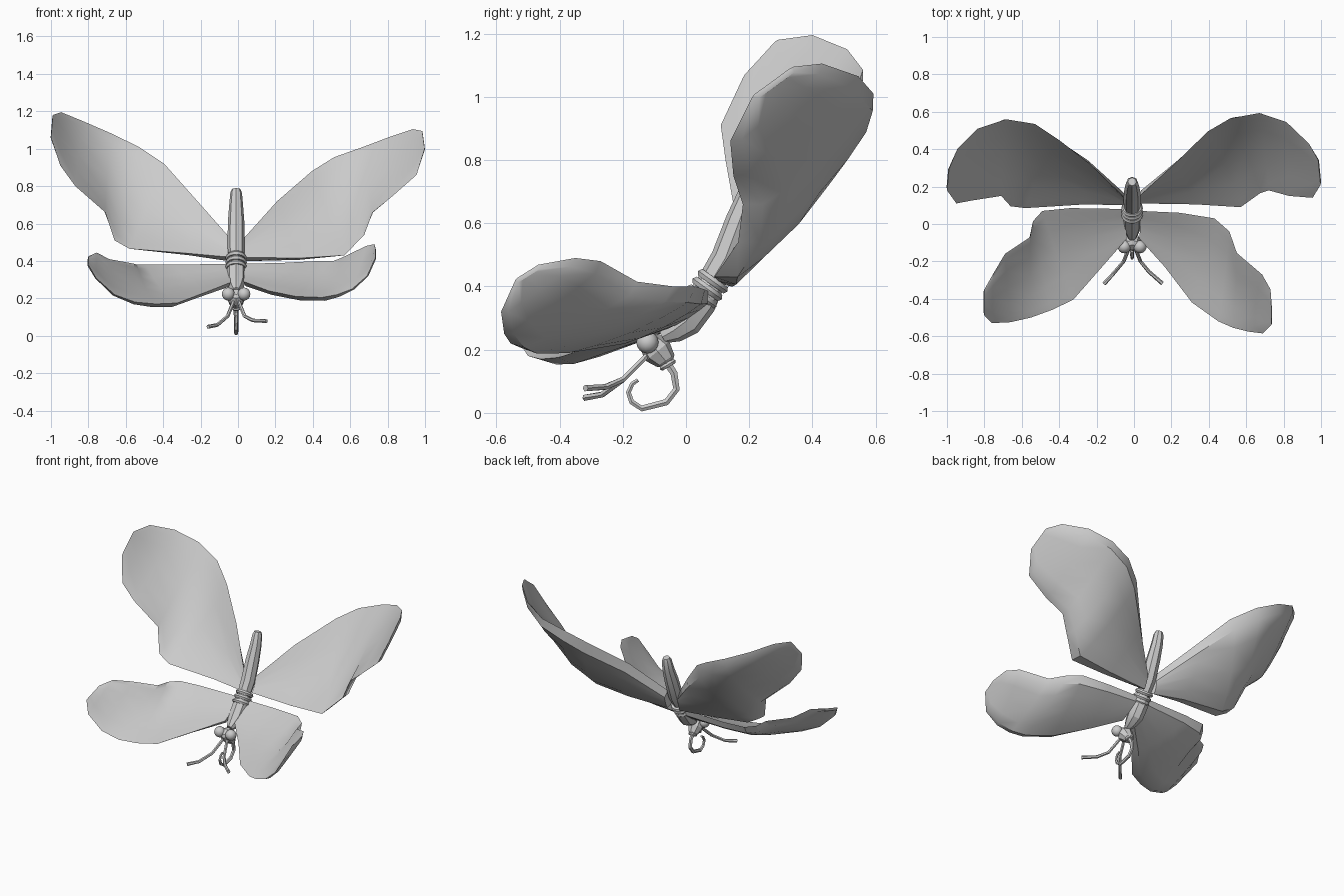
import bpy, bmesh, math
from mathutils import Vector

if "Cube" in bpy.data.objects:
    bpy.data.objects.remove(bpy.data.objects["Cube"])

CX = -0.01  # body centre line


def finish(name, bm, angle=30):
    bmesh.ops.recalc_face_normals(bm, faces=bm.faces)
    me = bpy.data.meshes.new(name)
    bm.to_mesh(me)
    bm.free()
    ob = bpy.data.objects.new(name, me)
    bpy.context.collection.objects.link(ob)
    bpy.ops.object.select_all(action='DESELECT')
    ob.select_set(True)
    bpy.context.view_layer.objects.active = ob
    bpy.ops.object.shade_smooth_by_angle(angle=math.radians(angle))
    return ob


def skin(name, rings, angle=30):
    """Skin a row of closed rings and cap both ends."""
    bm = bmesh.new()
    rows = [[bm.verts.new(p) for p in r] for r in rings]
    n = len(rows[0])
    for a, b in zip(rows, rows[1:]):
        for i in range(n):
            j = (i + 1) % n
            bm.faces.new((a[i], a[j], b[j], b[i]))
    bm.faces.new(rows[0])
    bm.faces.new(rows[-1])
    return finish(name, bm, angle)


def tube(name, path, radii, sides=8, angle=20):
    """Tapered tube along a path of points."""
    pts = [Vector(p) for p in path]
    rings = []
    for i, p in enumerate(pts):
        t = (pts[min(i + 1, len(pts) - 1)] - pts[max(i - 1, 0)]).normalized()
        side = (Vector((1, 0, 0)) - t * t.x).normalized()
        up = t.cross(side)
        rings.append([p + radii[i] * (side * math.cos(a) + up * math.sin(a))
                      for a in (2 * math.pi * k / sides for k in range(sides))])
    return skin(name, rings, angle)


def ring_band(name, centre, axis, R, r):
    """Small torus band around the body."""
    bpy.ops.mesh.primitive_torus_add(major_radius=R, minor_radius=r, major_segments=14,
                                     minor_segments=6, location=centre,
                                     rotation=Vector(axis).to_track_quat('Z', 'Y').to_euler())
    bpy.context.object.name = name
    bpy.ops.object.shade_smooth_by_angle(angle=math.radians(50))


def wing(name, lead, trail, back_dir, cup, thick):
    """Cupped wing spanned between two paired edges, with a bevelled thicker back."""
    d = Vector(back_dir).normalized()
    us = [0.08, 0.25, 0.5, 0.75, 0.92]
    fade = [1, 1, 1, .9, .7, .4, .15, .05]
    rings = []
    for a, b, f in zip(lead, trail, fade):
        a, b = Vector(a), Vector(b)
        chord = (b - a).length

        def at(u, off):
            return a.lerp(b, u) + d * (4 * u * (1 - u) * cup * chord * f + off)
        back = thick * (.35 + .65 * f)
        rings.append([at(0, 0)] + [at(u, back) for u in us] + [at(1, 0)]
                     + [at(u, -.003) for u in reversed(us)])
    return skin(name, rings, 35)


# Wings: the pose is not symmetric, so each side has its own edges
wing("upper_wing_right",
     [(.03, .15, .52), (.21, .315, .72), (.395, .495, .88), (.515, .565, .955),
      (.67, .593, 1.01), (.815, .545, 1.065), (.935, .43, 1.105), (.985, .34, 1.095)],
     [(.03, .11, .42), (.33, .105, .415), (.57, .09, .43), (.675, .165, .54),
      (.72, .18, .66), (.83, .15, .75), (.955, .14, .86), (.998, .21, 1.0)],
     (.16, .73, -.66), .072, .042)
wing("upper_wing_left",
     [(-.04, .13, .52), (-.235, .32, .74), (-.395, .445, .92), (-.53, .535, 1.01),
      (-.685, .56, 1.085), (-.835, .51, 1.15), (-.945, .40, 1.195), (-.99, .29, 1.18)],
     [(-.04, .10, .42), (-.26, .105, .44), (-.58, .085, .465), (-.66, .095, .51),
      (-.71, .15, .66), (-.87, .125, .80), (-.95, .11, .91), (-1, .18, 1.06)],
     (-.16, .73, -.66), .072, .042)
wing("lower_wing_right",
     [(.03, .07, .385), (.245, .06, .39), (.43, .03, .40), (.51, -.04, .40),
      (.55, -.155, .415), (.685, -.27, .48), (.73, -.35, .49), (.735, -.46, .47)],
     [(.03, -.08, .29), (.165, -.23, .24), (.31, -.42, .21), (.45, -.52, .205),
      (.53, -.555, .22), (.61, -.575, .25), (.69, -.585, .32), (.735, -.54, .42)],
     (.28, .3, -.9), .05, .032)
wing("lower_wing_left",
     [(-.04, .08, .385), (-.34, .085, .38), (-.49, .07, .38), (-.54, .015, .38),
      (-.555, -.07, .385), (-.69, -.16, .41), (-.755, -.27, .445), (-.80, -.35, .425)],
     [(-.04, -.08, .285), (-.18, -.24, .23), (-.325, -.405, .175), (-.44, -.46, .17),
      (-.55, -.50, .18), (-.66, -.525, .22), (-.76, -.53, .31), (-.80, -.49, .38)],
     (-.28, .3, -.9), .05, .032)

# Body: abdomen, thorax and head
tube("abdomen", [(CX, .07, .40), (CX, .125, .49), (CX, .17, .61), (CX, .205, .70),
                 (CX, .222, .765), (CX, .226, .785)],
     [.042, .046, .044, .037, .031, .022])
tube("thorax", [(CX, .085, .42), (CX, .045, .35), (CX, .00, .29), (CX, -.04, .26),
                (CX, -.075, .24)],
     [.042, .052, .052, .04, .022])
for k, s in enumerate((0, .03, .06)):
    ring_band(f"thorax_band_{k + 1}", (CX, .05 + .58 * s, .368 + .81 * s),
              (0, .58, .81), .044, .014)
tube("head", [(CX, -.125, .235), (CX, -.115, .225), (CX, -.09, .195), (CX, -.065, .165),
              (CX, -.06, .15)],
     [.02, .038, .048, .034, .018])
for k, z in enumerate((.168, .152)):
    ring_band(f"mouth_band_{k + 1}", (CX, -.068 + k * .01, z), (0, .5, -.85), .024 - k * .004, .009)

# Eyes and antennae on both sides
tips = {"left": ((-.11, -.265, .058), (-.16, -.32, .048)),
        "right": ((.08, -.255, .082), (.152, -.318, .078))}
for side, sx in (("left", -1), ("right", 1)):
    bpy.ops.mesh.primitive_uv_sphere_add(segments=14, ring_count=8, radius=.035,
                                         location=(CX + sx * .042, -.122, .223))
    bpy.context.object.name = f"eye_{side}"
    bpy.ops.object.shade_smooth_by_angle(angle=math.radians(40))
    tube(f"antenna_{side}", [(CX + sx * .015, -.125, .18), (CX + sx * .045, -.20, .105), *tips[side]],
         [.010, .010, .010, .011], 6)

# Coiled feeding tube under the head
tube("feeding_tube",
     [(CX, y, z) for y, z in ((-.06, .16), (-.038, .125), (-.03, .075), (-.062, .034), (-.14, .014),
                              (-.172, .035), (-.182, .065), (-.17, .092), (-.152, .104))],
     [.014, .013, .012, .012, .011, .010, .009, .008, .007], 6)
